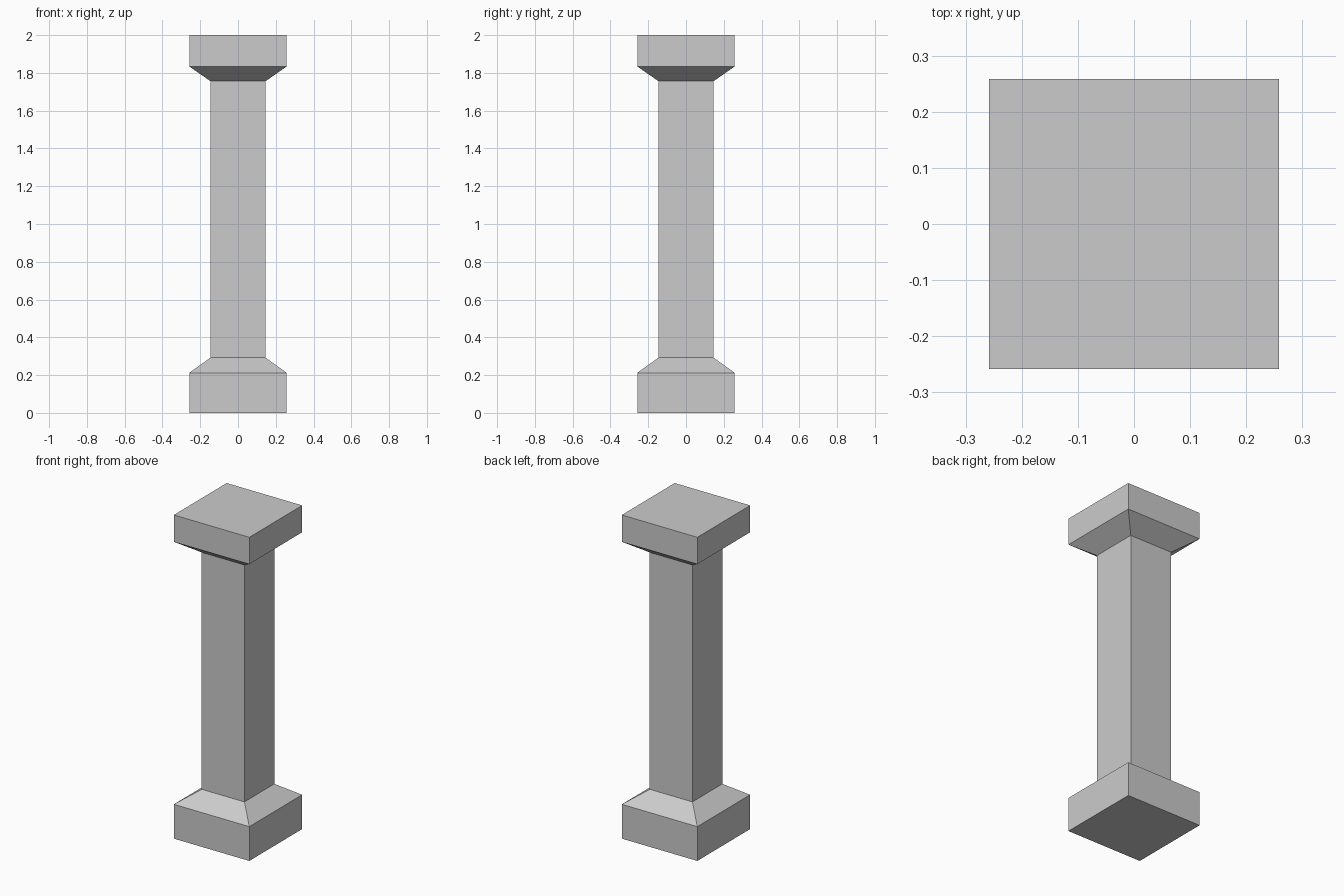
import bpy, bmesh

if "Cube" in bpy.data.objects:
    bpy.data.objects.remove(bpy.data.objects["Cube"])

WIDE, NARROW = 0.258, 0.146  # half widths of the end blocks and the shaft

# (half width, height) from the plinth up to the capital
PROFILE = [
    (WIDE, 0.0), (WIDE, 0.212),       # plinth block
    (NARROW, 0.292), (NARROW, 1.756), # sloped base, then shaft
    (WIDE, 1.834), (WIDE, 2.0),       # flared capital, then top block
]


def square_ring(bm, half, z):
    corners = [(-1, -1), (1, -1), (1, 1), (-1, 1)]
    return [bm.verts.new((sx * half, sy * half, z)) for sx, sy in corners]


# Square column: skin the profile rings and cap both ends
bm = bmesh.new()
rings = [square_ring(bm, half, z) for half, z in PROFILE]
for low, high in zip(rings, rings[1:]):
    for i in range(4):
        j = (i + 1) % 4
        bm.faces.new((low[i], low[j], high[j], high[i]))
bm.faces.new(rings[0][::-1])
bm.faces.new(rings[-1])

mesh = bpy.data.meshes.new("square_column")
bm.to_mesh(mesh)
bm.free()
column = bpy.data.objects.new("square_column", mesh)
bpy.context.collection.objects.link(column)
